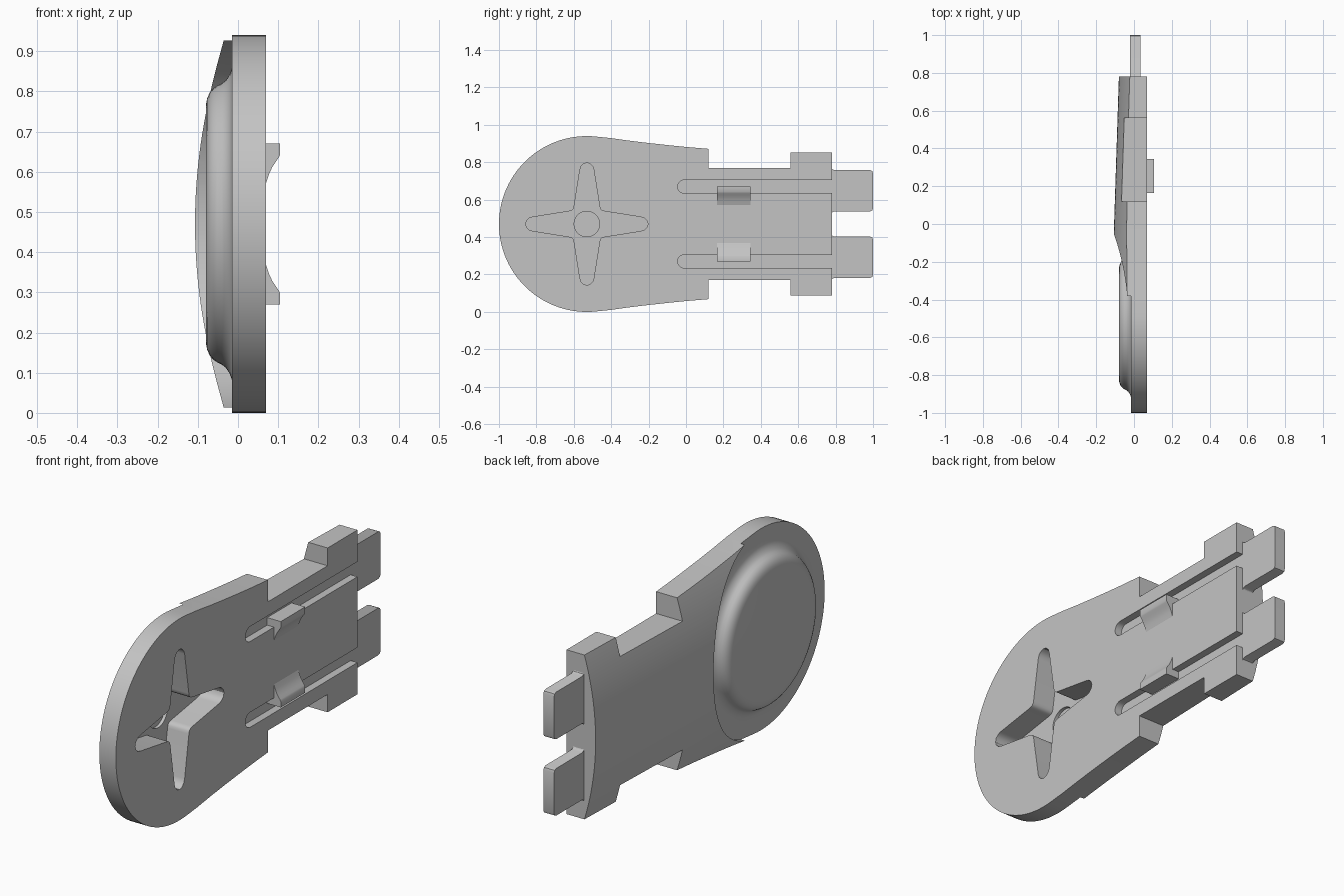
import bpy, bmesh, math

if "Cube" in bpy.data.objects:
    bpy.data.objects.remove(bpy.data.objects["Cube"])

ZC, YC = 0.47, -0.53          # mid height, centre of the round end

gray = bpy.data.materials.new("plain gray")
gray.diffuse_color = (0.55, 0.55, 0.55, 1)
gray.use_nodes = True
gray.node_tree.nodes["Principled BSDF"].inputs["Base Color"].default_value = gray.diffuse_color


def loft(name, rings):
    """Closed solid through matching rings of points, capped at both ends."""
    bm = bmesh.new()
    rows = [[bm.verts.new(p) for p in r] for r in rings]
    n = len(rows[0])
    for a, b in zip(rows, rows[1:]):
        for i in range(n):
            j = (i + 1) % n
            bm.faces.new((a[i], a[j], b[j], b[i]))
    bm.faces.new(rows[0])
    bm.faces.new(rows[-1])
    bmesh.ops.recalc_face_normals(bm, faces=bm.faces)
    me = bpy.data.meshes.new(name)
    bm.to_mesh(me)
    bm.free()
    me.materials.append(gray)
    ob = bpy.data.objects.new(name, me)
    bpy.context.collection.objects.link(ob)
    return ob


def prism(name, pts, x0, x1):
    """Extrude (y, height from middle) points along x."""
    return loft(name, [[(x, y, ZC + h) for y, h in pts] for x in (x0, x1)])


def lathe(name, profile, n=96):
    """Turn (x, radius) points about the axis of the round end."""
    return loft(name, [[(x, YC + r * math.cos(2 * math.pi * i / n),
                         ZC + r * math.sin(2 * math.pi * i / n)) for i in range(n)]
                       for x, r in profile])


def boolean(target, tool, op):
    m = target.modifiers.new(op, 'BOOLEAN')
    m.operation, m.solver, m.object = op, 'EXACT', tool
    bpy.context.view_layer.objects.active = target
    bpy.ops.object.modifier_apply(modifier=m.name)
    bpy.data.objects.remove(tool)


def smooth(ob):
    bpy.ops.object.select_all(action='DESELECT')
    ob.select_set(True)
    bpy.context.view_layer.objects.active = ob
    bpy.ops.object.shade_smooth_by_angle(angle=math.radians(30))


# Body outline: round end, waisted sides, stepped neck and ears
half = [(YC - 0.47 * math.cos(math.radians(a)), 0.47 * math.sin(math.radians(a)))
        for a in range(0, 97, 3)]
half += [(-0.40, 0.459), (-0.30, 0.445), (-0.20, 0.433), (-0.10, 0.422), (0.0, 0.412),
         (0.12, 0.402), (0.12, 0.30), (0.56, 0.30), (0.56, 0.383), (0.78, 0.383)]
outline = half + [(y, -h) for y, h in reversed(half[1:])]
body = prism("body", outline, -0.2, 0.07)

# Crowned back, sloping down toward the prongs
crown = []
for y in (-1.2, 0.95):
    crest = -0.107 + (y + 0.05) * 0.0325
    hs = [-0.6 + 1.2 * i / 48 for i in range(49)]
    crown.append([(crest + h * h / 2.54, y, ZC + h) for h in hs]
                 + [(0.3, y, ZC + 0.6), (0.3, y, ZC - 0.6)])
boolean(body, loft("crown_cutter", crown), 'INTERSECT')

# Round recess with the raised button in it
boolean(body, lathe("recess_cutter", [(-0.4, 0.48), (-0.015, 0.48)]), 'DIFFERENCE')
button = [(0.0, 0.388), (-0.015, 0.388), (-0.021, 0.372), (-0.030, 0.358), (-0.040, 0.350),
          (-0.052, 0.344), (-0.062, 0.337), (-0.071, 0.326), (-0.077, 0.312), (-0.08, 0.295)]
boolean(body, lathe("button", button), 'UNION')

# Four-armed socket with a shallow centre hole
arm = [(0.076, -0.076), (0.083, -0.071), (0.095, -0.068), (0.290, -0.037), (0.308, -0.031),
       (0.322, -0.017), (0.327, 0), (0.322, 0.017), (0.308, 0.031), (0.290, 0.037),
       (0.095, 0.068), (0.083, 0.071)]
cross = []
for k in range(4):
    c, s = ((1, 0), (0, 1), (-1, 0), (0, -1))[k]
    cross += [(YC + u * c - v * s, u * s + v * c) for u, v in arm]
boolean(body, prism("socket_cutter", cross, -0.04, 0.2), 'DIFFERENCE')
boolean(body, lathe("hole_cutter", [(-0.055, 0.068), (0.0, 0.068)], 48), 'DIFFERENCE')

for s, side in ((1, "upper"), (-1, "lower")):
    # Long slot with a rounded inner end
    slot = [(-0.01 - 0.035 * math.sin(math.radians(a)),
             s * (0.2 + 0.035 * math.cos(math.radians(a)))) for a in range(0, 181, 15)]
    slot += [(0.9, s * 0.165), (0.9, s * 0.235)]
    boolean(body, prism("slot_cutter", slot, 0.035, 0.2), 'DIFFERENCE')

    # Prong with rounded tip corners and flared root
    prong = [(0.778, 0.055), (0.782, 0.062), (0.793, 0.068), (0.985, 0.068), (0.996, 0.073),
             (1.0, 0.084), (1.0, 0.272), (0.996, 0.283), (0.985, 0.288),
             (0.793, 0.288), (0.782, 0.294), (0.778, 0.302)]
    smooth(prism(side + "_prong", [(y, s * h) for y, h in prong], -0.02, 0.035))

    # Hooked clip on the flat face
    clip = [(0.035, 0.2), (0.105, 0.2), (0.105, 0.172), (0.101, 0.165), (0.094, 0.155),
            (0.085, 0.141), (0.077, 0.124), (0.072, 0.108), (0.069, 0.1),
            (0.06, 0.1), (0.06, 0.164), (0.035, 0.164)]
    smooth(loft(side + "_clip", [[(x, y, ZC + s * h) for x, h in clip]
                                 for y in (0.165, 0.345)]))
smooth(body)
